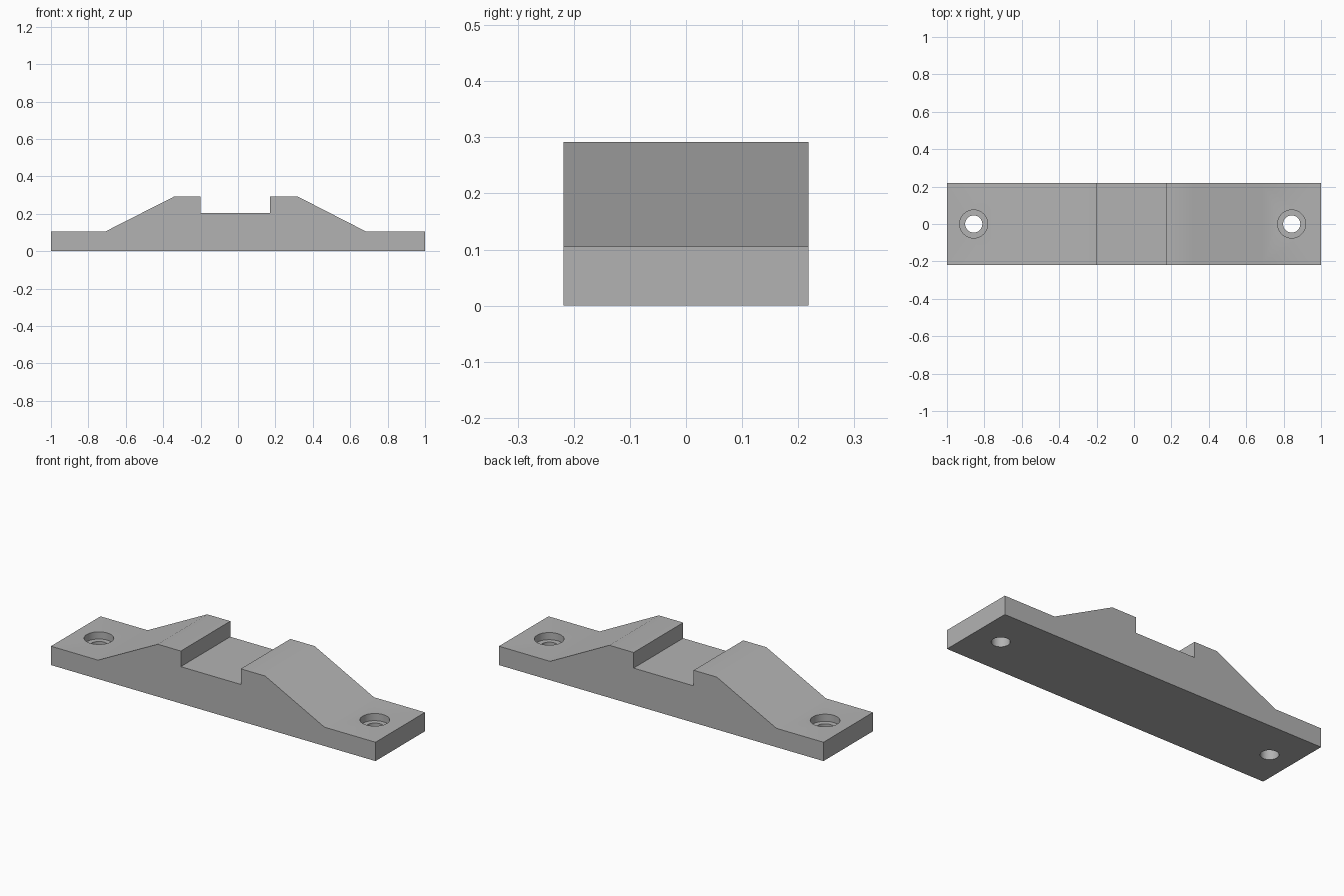
import bpy, bmesh, math

if "Cube" in bpy.data.objects:
    bpy.data.objects.remove(bpy.data.objects["Cube"], do_unlink=True)

HALF_DEPTH = 0.218
FLANGE_TOP = 0.105
SEAT_TOP = 0.205
PEAK = 0.292

grey = bpy.data.materials.new("plain grey")
grey.use_nodes = True
grey.diffuse_color = (0.45, 0.45, 0.45, 1)
grey.node_tree.nodes["Principled BSDF"].inputs["Base Color"].default_value = grey.diffuse_color


def add_object(name, bm):
    bmesh.ops.recalc_face_normals(bm, faces=bm.faces)
    mesh = bpy.data.meshes.new(name)
    bm.to_mesh(mesh)
    bm.free()
    mesh.materials.append(grey)
    obj = bpy.data.objects.new(name, mesh)
    bpy.context.collection.objects.link(obj)
    return obj


# Bracket body: side profile extruded across the depth
profile = [(-1, 0), (1, 0), (1, FLANGE_TOP), (0.685, FLANGE_TOP),
           (0.32, PEAK), (0.17, PEAK), (0.17, SEAT_TOP),
           (-0.2, SEAT_TOP), (-0.2, PEAK), (-0.342, PEAK),
           (-0.71, FLANGE_TOP), (-1, FLANGE_TOP)]
bm = bmesh.new()
face = bm.faces.new([bm.verts.new((x, -HALF_DEPTH, z)) for x, z in profile])
extruded = bmesh.ops.extrude_face_region(bm, geom=[face])["geom"]
bmesh.ops.translate(bm, vec=(0, 2 * HALF_DEPTH, 0),
                    verts=[v for v in extruded if isinstance(v, bmesh.types.BMVert)])
body = add_object("bracket_body", bm)


# Counterbored screw holes: a stepped pin turned about z
def screw_hole_cutter(name, x):
    steps = [(0, -0.1), (0.046, -0.1), (0.046, 0.065),
             (0.075, 0.065), (0.075, 0.2), (0, 0.2)]
    bm = bmesh.new()
    verts = [bm.verts.new((r, 0, z)) for r, z in steps]
    edges = [bm.edges.new(pair) for pair in zip(verts, verts[1:])]
    bmesh.ops.spin(bm, geom=verts + edges, axis=(0, 0, 1), cent=(0, 0, 0),
                   angle=math.tau, steps=40)
    bmesh.ops.remove_doubles(bm, verts=bm.verts, dist=0.0001)
    cutter = add_object(name, bm)
    cutter.location.x = x
    cutter.hide_render = True
    return cutter


bpy.context.view_layer.objects.active = body
body.select_set(True)
for side, x in (("right", -0.857), ("left", 0.843)):
    cutter = screw_hole_cutter(side + "_screw_hole_cutter", x)
    cut = body.modifiers.new(side + "_screw_hole", "BOOLEAN")
    cut.operation = "DIFFERENCE"
    cut.solver = "EXACT"
    cut.object = cutter
    bpy.ops.object.modifier_apply(modifier=cut.name)
    bpy.data.objects.remove(cutter, do_unlink=True)

bpy.ops.object.shade_smooth_by_angle(angle=math.radians(30))
